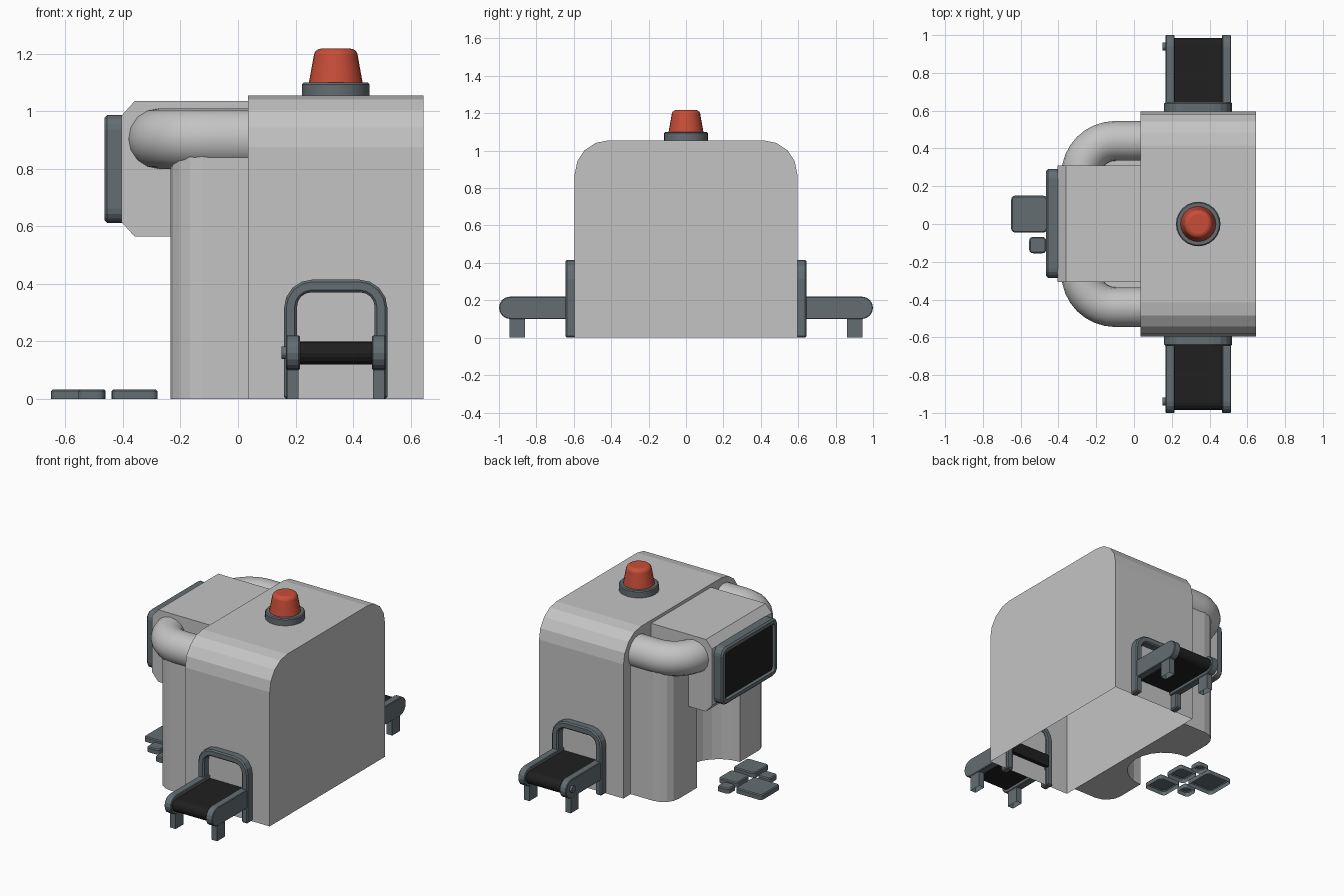
import bpy, bmesh, math
from mathutils import Vector

if "Cube" in bpy.data.objects:
    bpy.data.objects.remove(bpy.data.objects["Cube"])


def material(name, rgb):
    m = bpy.data.materials.new(name)
    m.diffuse_color = (*rgb, 1)
    m.use_nodes = True
    m.node_tree.nodes["Principled BSDF"].inputs["Base Color"].default_value = m.diffuse_color
    return m


GREY = material("light_grey", (0.55, 0.55, 0.55))
SLATE = material("slate", (0.125, 0.155, 0.17))
BLACK = material("black", (0.014, 0.014, 0.014))
RED = material("lamp_red", (0.58, 0.075, 0.04))


def arc(cx, cy, r, a0, a1, n=4):
    return [(cx + r * math.cos(math.radians(a0 + (a1 - a0) * i / n)),
             cy + r * math.sin(math.radians(a0 + (a1 - a0) * i / n))) for i in range(n + 1)]


def round_rect(u0, u1, v0, v1, r, n=4):
    return (arc(u1 - r, v1 - r, r, 0, 90, n) + arc(u0 + r, v1 - r, r, 90, 180, n)
            + arc(u0 + r, v0 + r, r, 180, 270, n) + arc(u1 - r, v0 + r, r, 270, 360, n))


def prism(name, pts, axis, lo, hi, mat, open_bottom=False, bevel=0):
    """Extrude a 2D outline along an axis."""
    def place(p, t):
        u, v = p
        return {"x": (t, u, v), "y": (u, t, v), "z": (u, v, t)}[axis]
    bm = bmesh.new()
    a = [bm.verts.new(place(p, lo)) for p in pts]
    b = [bm.verts.new(place(p, hi)) for p in pts]
    bm.faces.new(a)
    bm.faces.new(b)
    n = len(pts)
    for i in range(n):
        j = (i + 1) % n
        bm.faces.new((a[i], a[j], b[j], b[i]))
    bmesh.ops.recalc_face_normals(bm, faces=bm.faces)
    if open_bottom:
        low = min(v.co.z for v in bm.verts) + 0.001
        gone = [f for f in bm.faces if all(v.co.z < low for v in f.verts)]
        bmesh.ops.delete(bm, geom=gone, context="FACES")
    me = bpy.data.meshes.new(name)
    bm.to_mesh(me)
    bm.free()
    me.materials.append(mat)
    ob = bpy.data.objects.new(name, me)
    bpy.context.collection.objects.link(ob)
    if bevel:
        m = ob.modifiers.new("bevel", "BEVEL")
        m.width, m.segments, m.limit_method = bevel, 1, "ANGLE"
        m.angle_limit = math.radians(40)
    return ob


def cone(name, r1, r2, lo, hi, mat, bevel, segments):
    """Upright round part on the roof."""
    bpy.ops.mesh.primitive_cone_add(vertices=24, radius1=r1, radius2=r2, depth=hi - lo,
                                    location=(0.34, 0, (lo + hi) / 2))
    ob = bpy.context.object
    ob.name = name
    ob.data.materials.append(mat)
    m = ob.modifiers.new("bevel", "BEVEL")
    m.width, m.segments, m.limit_method = bevel, segments, "ANGLE"
    m.angle_limit = math.radians(40)
    bpy.ops.object.shade_smooth_by_angle(angle=math.radians(40))


# main housing: rounded roof, open underneath
prism("housing", [(-0.595, 0), (0.595, 0)] + arc(0.415, 0.875, 0.18, 0, 90)
      + arc(-0.415, 0.875, 0.18, 90, 180), "x", 0.035, 0.645, GREY, True)

# rear column with rounded corners and a round recess
prism("rear_column", [(0.036, -0.52), (0.036, 0.52)]
      + arc(-0.125, 0.41, 0.11, 90, 180) + arc(-0.235, 0, 0.22, 90, -90, 12)
      + arc(-0.125, -0.41, 0.11, 180, 270), "z", 0, 0.88, GREY)

# monitor housing
prism("monitor_housing", [(0.036, 0.565), (0.036, 1.035), (-0.36, 1.035), (-0.405, 0.985),
                          (-0.405, 0.615), (-0.36, 0.565)], "y", -0.307, 0.31, GREY)

# monitor frame with recessed dark screen
frame = prism("monitor_frame", round_rect(-0.285, 0.29, 0.612, 0.987, 0.05), "x",
              -0.455, -0.40, SLATE)
frame.data.materials.append(BLACK)
bm = bmesh.new()
bm.from_mesh(frame.data)
face = [f for f in bm.faces if f.normal.x < -0.9]
for thick, depth in ((0.01, 0.01), (0.022, 0), (0.006, -0.015)):
    bmesh.ops.inset_region(bm, faces=face, thickness=thick, depth=depth, use_even_offset=True)
face[0].material_index = 1
bm.to_mesh(frame.data)
bm.free()

# pipe looping around behind the monitor
path = ([(0.06, 0.44)] + arc(-0.10, 0.26, 0.18, 90, 180, 8)
        + arc(-0.10, -0.26, 0.18, 180, 270, 8) + [(0.06, -0.44)])
cu = bpy.data.curves.new("pipe", "CURVE")
cu.dimensions = "3D"
cu.bevel_depth, cu.bevel_resolution = 0.105, 6
sp = cu.splines.new("POLY")
sp.points.add(len(path) - 1)
for p, (x, y) in zip(sp.points, path):
    p.co = (x, y, 0.905, 1)
cu.materials.append(GREY)
pipe = bpy.data.objects.new("pipe", cu)
bpy.context.collection.objects.link(pipe)
bpy.ops.object.select_all(action="DESELECT")
pipe.select_set(True)
bpy.context.view_layer.objects.active = pipe
bpy.ops.object.convert(target="MESH")
bpy.ops.object.shade_smooth_by_angle(angle=math.radians(40))

# warning lamp on the roof
cone("lamp_base", 0.118, 0.118, 1.04, 1.10, SLATE, 0.006, 1)
cone("lamp_lens", 0.097, 0.072, 1.08, 1.218, RED, 0.02, 3)

# conveyor with arch on both ends
arch = ([(0.16, 0)] + arc(0.26, 0.315, 0.10, 180, 90) + arc(0.42, 0.315, 0.10, 90, 0)
        + [(0.52, 0), (0.475, 0)] + arc(0.425, 0.32, 0.05, 0, 90)
        + arc(0.255, 0.32, 0.05, 90, 180) + [(0.205, 0)])
for s, side in ((-1, "front"), (1, "back")):
    prism(side + "_arch", arch, "y", s * 0.58, s * 0.645, SLATE, bevel=0.008)

    def strip(y0, y1, z0, z1):
        r = (z1 - z0) / 2
        pts = [(y0, z1), (y0, z0)] + arc(y1 - r, z0 + r, r, -90, 90, 8)
        return [(s * y, z) for y, z in pts]

    prism(side + "_belt", strip(0.57, 0.985, 0.12, 0.20), "x", 0.20, 0.48, BLACK)
    for x0, tag in ((0.167, "left"), (0.466, "right")):
        prism(f"{side}_{tag}_rail", strip(0.59, 1.0, 0.10, 0.22), "x", x0, x0 + 0.048,
              SLATE, bevel=0.004)
        prism(f"{side}_{tag}_leg", [(x0 + 0.004, s * 0.862), (x0 + 0.044, s * 0.862),
                                    (x0 + 0.044, s * 0.944), (x0 + 0.004, s * 0.944)],
              "z", 0, 0.12, SLATE, True)
    prism(side + "_roller_knob", arc(s * 0.94, 0.16, 0.022, 0, 337.5, 15), "x",
          0.152, 0.17, SLATE)

# loose floor plates behind the machine, hollow underneath
for i, (x0, x1, y0, y1) in enumerate(((-0.65, -0.46, -0.045, 0.15), (-0.555, -0.465, -0.155, -0.068),
                                      (-0.437, -0.28, -0.235, -0.08), (-0.43, -0.295, -0.045, 0.09),
                                      (-0.44, -0.355, 0.11, 0.19))):
    prism(f"floor_plate_{i + 1}", round_rect(x0, x1, y0, y1, 0.02, 3), "z", 0, 0.033,
          SLATE, True, bevel=0.006)
